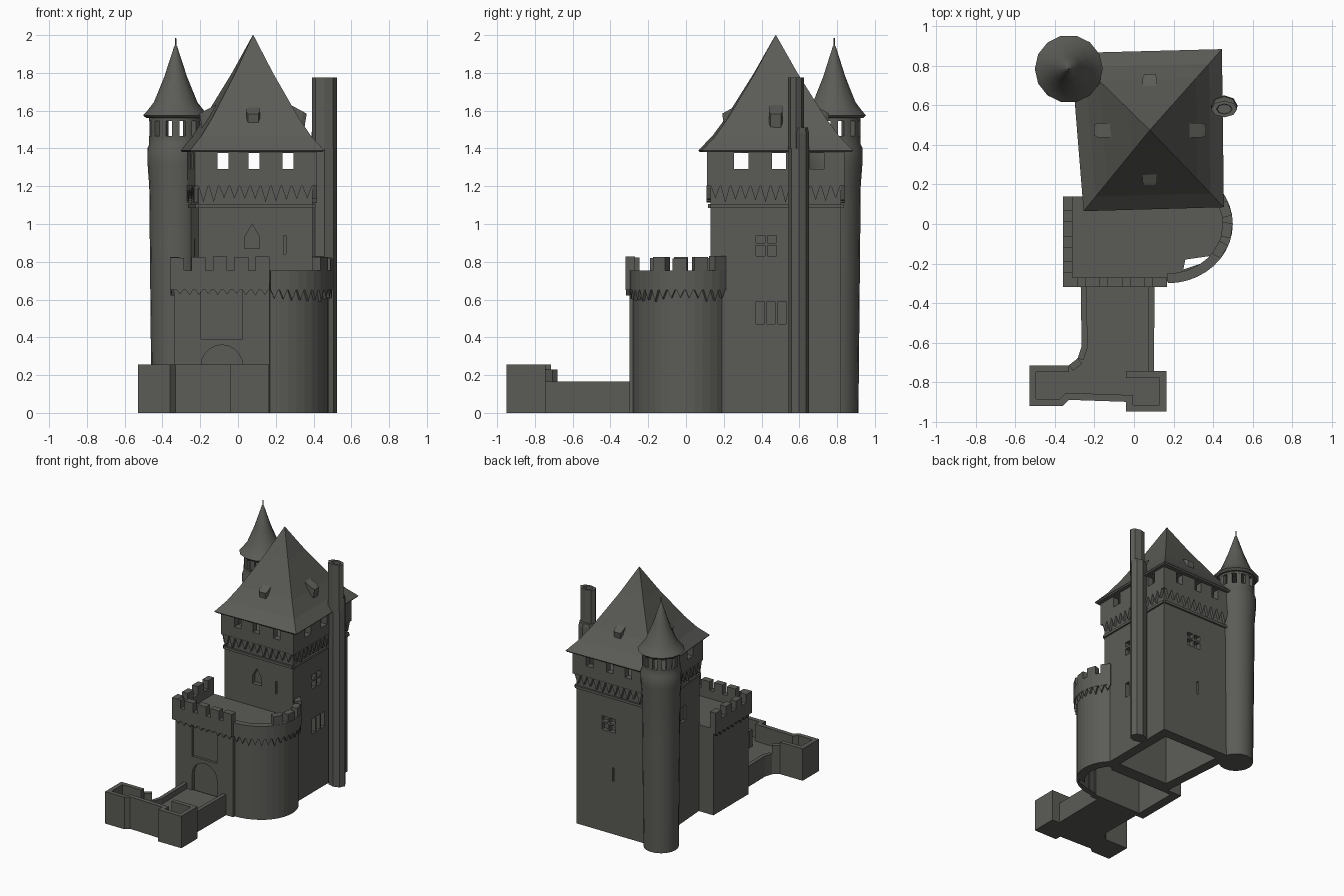
import bpy, bmesh, math, random
from mathutils import Vector

random.seed(4)
if "Cube" in bpy.data.objects:
    bpy.data.objects.remove(bpy.data.objects["Cube"])

stone = bpy.data.materials.new("dark_stone")
stone.use_nodes = True
STONE = (0.105, 0.105, 0.095, 1)
stone.diffuse_color = STONE
stone.node_tree.nodes["Principled BSDF"].inputs["Base Color"].default_value = STONE


def finish(name, bm, smooth=False):
    bmesh.ops.recalc_face_normals(bm, faces=bm.faces)
    mesh = bpy.data.meshes.new(name)
    bm.to_mesh(mesh)
    bm.free()
    mesh.materials.append(stone)
    ob = bpy.data.objects.new(name, mesh)
    bpy.context.collection.objects.link(ob)
    if smooth:
        bpy.ops.object.select_all(action='DESELECT')
        ob.select_set(True)
        bpy.context.view_layer.objects.active = ob
        bpy.ops.object.shade_smooth_by_angle(angle=math.radians(35))
    return ob


def skin(bm, rings):
    """Join equal rings of points into a closed solid."""
    rings = [[bm.verts.new(p) for p in r] for r in rings]
    n = len(rings[0])
    for a, b in zip(rings, rings[1:]):
        for i in range(n):
            bm.faces.new((a[i], a[(i + 1) % n], b[(i + 1) % n], b[i]))
    bm.faces.new(rings[0][::-1])
    bm.faces.new(rings[-1])


def prism(name, pts, a, b, axis='z'):
    place = {'z': lambda u, v, w: (u, v, w), 'y': lambda u, v, w: (u, w, v),
             'x': lambda u, v, w: (w, u, v)}[axis]
    bm = bmesh.new()
    skin(bm, [[place(u, v, w) for u, v in pts] for w in (a, b)])
    return finish(name, bm)


def loft(name, pts, centre, levels, smooth=False):
    """Stack scaled copies of an outline; levels are (scale, z)."""
    cx, cy = centre
    bm = bmesh.new()
    skin(bm, [[(cx + (x - cx) * s, cy + (y - cy) * s, z) for x, y in pts] for s, z in levels])
    return finish(name, bm, smooth)


def rect(u0, u1, v0, v1):
    return [(u0, v0), (u1, v0), (u1, v1), (u0, v1)]


def circle(cx, cy, rx, ry, n):
    return [(cx + rx * math.cos(math.tau * i / n), cy + ry * math.sin(math.tau * i / n)) for i in range(n)]


def cut(ob, cutters):
    for c in cutters:
        c.hide_render = True
        mod = ob.modifiers.new("cut", 'BOOLEAN')
        mod.operation, mod.solver, mod.object = 'DIFFERENCE', 'EXACT', c
    bpy.context.view_layer.update()
    mesh = bpy.data.meshes.new_from_object(ob.evaluated_get(bpy.context.evaluated_depsgraph_get()))
    ob.modifiers.clear()
    ob.data = mesh
    for c in cutters:
        bpy.data.objects.remove(c)


def offset(path, d, closed=False):
    """Mitred offset to the outer side of an anticlockwise path."""
    p = [Vector(q) for q in path]
    out = []
    for i, q in enumerate(p):
        prev = p[i - 1] if i or closed else None
        nxt = p[(i + 1) % len(p)] if closed or i < len(p) - 1 else None
        dirs = [(q - prev).normalized()] if prev else []
        dirs += [(nxt - q).normalized()] if nxt else []
        ns = [Vector((e.y, -e.x)) for e in dirs]
        m = sum(ns, Vector((0, 0))).normalized()
        out.append(tuple(q + m * d / m.dot(ns[0])))
    return out


def ribbon(bm, path, outer, inner, z0, z1):
    """A wall that follows a path."""
    o, i = offset(path, outer), offset(path, -inner)
    skin(bm, [[(*a, z0), (*b, z0), (*b, z1), (*a, z1)] for a, b in zip(o, i)])


def walk(path, s):
    for a, b in zip(path, path[1:]):
        a, b = Vector(a), Vector(b)
        if s <= (b - a).length:
            return a.lerp(b, s / (b - a).length)
        s -= (b - a).length
    return Vector(path[-1])


def length(path):
    return sum((Vector(b) - Vector(a)).length for a, b in zip(path, path[1:]))


def teeth(bm, path, step, outer, inner, top, bottom):
    """Pointed corbels hanging below a projecting wall."""
    n = round(length(path) / step)
    w = length(path) / n
    for k in range(n):
        a, b = walk(path, k * w), walk(path, (k + 0.96) * w)
        d = (b - a).normalized()
        nrm = Vector((d.y, -d.x))
        low = bottom + random.uniform(0, 0.3) * (top - bottom)
        skin(bm, [[(*(q + nrm * e), z) for q, z in ((a, top), (b, top), ((a + b) / 2, low))]
                  for e in (outer, -inner)])


def merlons(bm, path, outer, inner, z0, z1, w=0.075, gap=0.04):
    n = max(1, round((length(path) + gap) / (w + gap)))
    step = (length(path) - w) / max(1, n - 1)
    for k in range(n):
        ribbon(bm, [walk(path, k * step), walk(path, k * step + w)], outer, inner,
               z0, z1 - random.uniform(0, 0.012))


# Keep: hollow lower storeys with recessed windows
keep_plan = [(-0.26, 0.82), (-0.21, 0.13), (0.395, 0.13), (0.395, 0.82)]
keep = prism("keep_walls", keep_plan, 0, 1.2)
pointed = [(0.035, 0.87), (0.115, 0.87), (0.115, 0.93), (0.075, 1.0), (0.035, 0.93)]
cut(keep, [
    prism("c", offset(keep_plan, -0.08, True), -0.1, 1.1),
    prism("c", pointed, 0.1, 0.165, 'y'),
    prism("c", rect(0.24, 0.255, 0.84, 0.94), 0.1, 0.16, 'y'),
    prism("c", rect(0.37, 0.48, 0.83, 0.94), 0.36, 0.45, 'x'),
    prism("c", rect(0.37, 0.53, 0.47, 0.59), 0.36, 0.45, 'x'),
    prism("c", rect(0.05, 0.17, 0.81, 0.92), 0.785, 0.9, 'y'),
    prism("c", rect(0.06, 0.075, 0.42, 0.53), 0.785, 0.9, 'y'),
    prism("c", rect(0.32, 0.4, 0.8, 0.92), -0.3, -0.205, 'x')])
prism("right_upper_mullion", rect(0.418, 0.432, 0.83, 0.94), 0.36, 0.395, 'x')
prism("right_upper_transom", rect(0.37, 0.48, 0.885, 0.9), 0.36, 0.395, 'x')
for k, y in enumerate((0.415, 0.472)):
    prism(f"right_lower_mullion_{k}", rect(y, y + 0.014, 0.47, 0.59), 0.36, 0.395, 'x')
prism("back_mullion", rect(0.103, 0.117, 0.81, 0.92), 0.785, 0.82, 'y')
prism("back_transom", rect(0.05, 0.17, 0.865, 0.88), 0.785, 0.82, 'y')

# Corbel band below the top storey
bm = bmesh.new()
loop = keep_plan + keep_plan[:1]
for a, b in zip(loop, loop[1:]):
    teeth(bm, [a, b], 0.055, 0.022, 0.01, 1.205, 1.11)
    ribbon(bm, [a, b], 0.014, 0.01, 1.085, 1.105)
finish("keep_corbels", bm)

# Top storey with openings on every side
gallery_plan = offset(keep_plan, 0.02, True)
gallery = prism("keep_gallery", gallery_plan, 1.2, 1.39)
cut(gallery, [prism("c", offset(gallery_plan, -0.05, True), 1.22, 1.5)]
    + [prism("c", rect(x, x + 0.058, 1.29, 1.375), -0.2, 1.2, 'y') for x in (-0.108, 0.055, 0.235)]
    + [prism("c", rect(y, y + 0.075, 1.29, 1.375), -0.6, 0.8, 'x') for y in (0.255, 0.455, 0.655)])

# Flared main roof and its four dormers
APEX = (0.08, 0.475)
eaves = [(-0.255, 0.065), (0.455, 0.085), (0.445, 0.885), (-0.32, 0.865)]
loft("keep_roof", eaves, APEX, [(0.98, 1.38), (1, 1.39), (0.82, 1.465), (0.64, 1.565), (0.28, 1.8), (0.004, 2)])
for k in range(4):
    dirn = Vector((math.cos(k * math.pi / 2), math.sin(k * math.pi / 2)))
    side = Vector((-dirn.y, dirn.x)) * 0.036
    bm = bmesh.new()
    prof = [(0.15, 1.5), (0.25, 1.5), (0.265, 1.595), (0.17, 1.645)]
    skin(bm, [[(*(Vector(APEX) + dirn * d + side * s), z) for d, z in prof] for s in (-1, 1)])
    bm.normal_update()
    face = max(bm.faces, key=lambda f: f.calc_center_median().xy.dot(dirn))
    bmesh.ops.inset_individual(bm, faces=[face], thickness=0.012, depth=-0.02)
    finish(f"dormer_{k}", bm)

# Round stair tower with an open lantern and cone roof
TX, TY = -0.33, 0.785
ring = circle(TX, TY, 1, 1, 20)
loft("stair_tower", ring, (TX, TY), [(0.128, 0), (0.132, 0.4), (0.137, 0.9), (0.14, 1.2), (0.149, 1.32),
                                     (0.15, 1.4), (0.14, 1.42), (0.14, 1.465)], True)
bm = bmesh.new()
for k in range(12):
    a = math.tau * k / 12
    arc = [(TX + 0.125 * math.cos(a + e), TY + 0.125 * math.sin(a + e)) for e in (-0.15, 0, 0.15)]
    ribbon(bm, arc, 0.013, 0.015, 1.46, 1.56)
finish("lantern_posts", bm)
loft("lantern_lintel", ring, (TX, TY), [(0.14, 1.545), (0.14, 1.585)], True)
loft("stair_tower_roof", circle(TX, TY, 1, 1, 14), (TX, TY),
     [(0.155, 1.56), (0.172, 1.575), (0.15, 1.6), (0.115, 1.645), (0.06, 1.78), (0.008, 1.94),
      (0.004, 1.945), (0.003, 1.985)], True)

# Chimney in two stages, open at the top
loft("chimney_base", circle(0.457, 0.597, 0.068, 0.054, 8), (0.457, 0.597), [(1, 0), (1, 1.48), (0.9, 1.51)])
loft("chimney_stack", circle(0.457, 0.582, 0.066, 0.042, 8), (0.457, 0.582),
     [(1, 1.4), (1, 1.775), (0.6, 1.775), (0.55, 1.68)])

# Front bastion: square gatehouse with a rounded flank
flank = [(0.17 + 0.31 * math.cos(math.radians(a)), 0.28 * math.sin(math.radians(a)))
         for a in range(-90, 46, 9)]
gate_wall = [(-0.34, 0.14), (-0.34, -0.3), (0.168, -0.3)]
bastion_plan = gate_wall + flank + [(0.36, 0.2), (0.36, 0.14)]
bastion = prism("bastion", bastion_plan, 0, 0.69)
cavity = gate_wall + flank[1:] + [(0.36, 0.14)]
cx, cy = 0.07, -0.06
arch = [(-0.085 + 0.11 * math.cos(t * math.pi / 10), 0.25 + 0.11 * math.sin(t * math.pi / 10)) for t in range(11)]
cut(bastion, [
    prism("c", [(cx + (x - cx) * 0.82, cy + (y - cy) * 0.82) for x, y in cavity], -0.1, 0.6),
    prism("c", [(0.25, -0.23), (0.37, -0.19), (0.4, -0.16), (0.26, -0.18)], -0.1, 0.8),
    prism("c", rect(-0.195, 0.025, 0.39, 0.66), -0.35, -0.28, 'y'),
    prism("c", arch + [(-0.195, 0.1), (0.025, 0.1)], -0.35, -0.27, 'y')])

# Bastion parapet with battlements
bm = bmesh.new()
for path in (gate_wall, flank):
    ribbon(bm, path, 0.02, 0.03, 0.65, 0.755)
teeth(bm, gate_wall, 0.05, 0.018, 0.01, 0.66, 0.62)
teeth(bm, flank, 0.045, 0.018, 0.01, 0.655, 0.59)
front = offset(gate_wall, 0.02)
merlons(bm, front[:2], 0, 0.05, 0.75, 0.83)
merlons(bm, front[1:], 0, 0.05, 0.75, 0.83)
merlons(bm, flank[6:], 0.02, 0.03, 0.75, 0.83)
finish("bastion_parapet", bm)

# Bridge and outer gate yard
yard = [(-0.265, -0.62), (-0.285, -0.68), (-0.33, -0.715), (-0.53, -0.715), (-0.53, -0.92), (-0.36, -0.92),
        (-0.33, -0.89), (-0.04, -0.9), (-0.04, -0.95), (0.165, -0.95), (0.165, -0.745)]
prism("bridge_deck", yard + [(0.1, -0.745), (0.1, -0.29), (-0.27, -0.29)], 0, 0.12)
bm = bmesh.new()
ribbon(bm, yard[2:] + [(-0.04, -0.745)], 0, 0.035, 0, 0.255)
ribbon(bm, yard[1:3], 0, 0.035, 0, 0.23)
ribbon(bm, [(-0.27, -0.29)] + yard[:2], 0, 0.03, 0, 0.165)
ribbon(bm, [(0.1, -0.76), (0.105, -0.29)], 0, 0.03, 0, 0.165)
finish("bridge_walls", bm)
